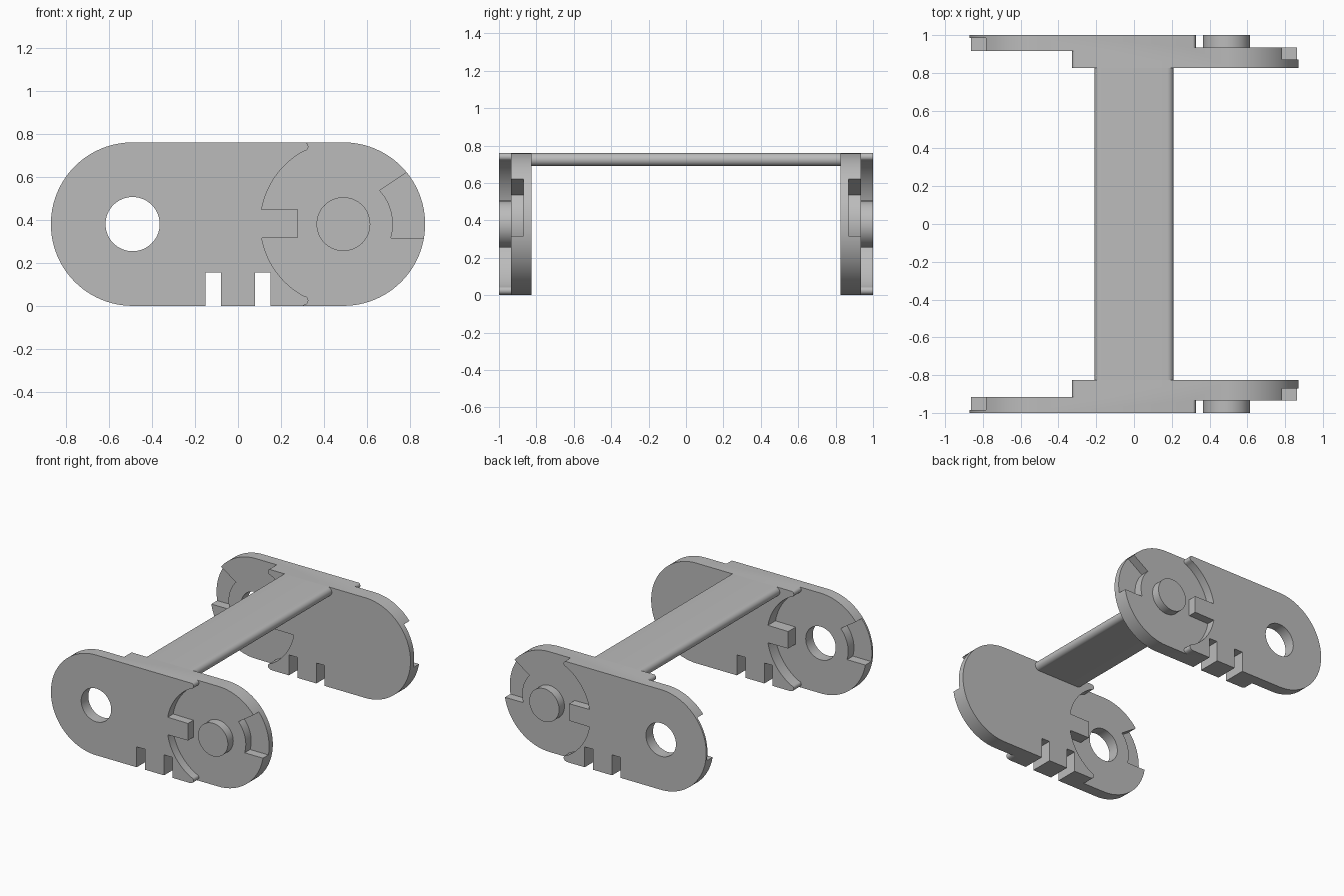
import bpy, bmesh
from math import sin, cos, radians

if "Cube" in bpy.data.objects:
    bpy.data.objects.remove(bpy.data.objects["Cube"], do_unlink=True)

grey = bpy.data.materials.new("plain_grey")
grey.use_nodes = True
colour = (0.5, 0.5, 0.5, 1)
grey.diffuse_color = colour
grey.node_tree.nodes["Principled BSDF"].inputs["Base Color"].default_value = colour

MID, RAD, PIVOT = 0.38, 0.38, 0.49   # mid height, end radius, pivot offset
OUT, IN = -1.0, -0.825               # outer and inner faces of the front plate
STEP_OUT, STEP_IN = -0.935, -0.915   # floors of the two end recesses


def arc(cx, cz, r, a0, a1, n):
    steps = [radians(a0 + (a1 - a0) * i / n) for i in range(n + 1)]
    return [(cx + r * cos(a), cz + r * sin(a)) for a in steps]


def flip(points):
    return [(-x, z) for x, z in points]


def prism(name, outline, y0, y1):
    """Extrude an x-z outline from y0 to y1."""
    bm = bmesh.new()
    face = bm.faces.new([bm.verts.new((x, y0, z)) for x, z in outline])
    moved = bmesh.ops.extrude_face_region(bm, geom=[face])["geom"]
    verts = [v for v in moved if isinstance(v, bmesh.types.BMVert)]
    bmesh.ops.translate(bm, verts=verts, vec=(0, y1 - y0, 0))
    bmesh.ops.recalc_face_normals(bm, faces=bm.faces)
    mesh = bpy.data.meshes.new(name)
    bm.to_mesh(mesh)
    bm.free()
    obj = bpy.data.objects.new(name, mesh)
    bpy.context.collection.objects.link(obj)
    mesh.materials.append(grey)
    return obj


def activate(obj):
    bpy.ops.object.select_all(action='DESELECT')
    obj.select_set(True)
    bpy.context.view_layer.objects.active = obj


def cut(obj, outline, y0, y1):
    cutter = prism("cutter", outline, y0, y1)
    cutter.hide_render = True
    mod = obj.modifiers.new("cut", 'BOOLEAN')
    mod.operation, mod.solver, mod.object = 'DIFFERENCE', 'EXACT', cutter
    activate(obj)
    bpy.ops.object.modifier_apply(modifier=mod.name)
    bpy.data.objects.remove(cutter, do_unlink=True)


def finish(obj, mirror=True):
    activate(obj)
    if mirror:
        mod = obj.modifiers.new("mirror", 'MIRROR')
        mod.use_axis = (False, True, False)
        bpy.ops.object.modifier_apply(modifier=mod.name)
    bpy.ops.object.shade_smooth_by_angle(angle=radians(30))


# Rounded side plate
stadium = arc(PIVOT, MID, RAD, -90, 90, 48) + arc(-PIVOT, MID, RAD, 90, 270, 48)
plate = prism("side_plates", stadium, OUT, IN)

# End recess: curved shoulder with rounded tips and a stop tab
upper = [(1.1, 0.9), (0.3, 0.9), (0.3, 0.765)]
upper += arc(0.305, 0.74, 0.022, 80, -50, 8)
upper += arc(PIVOT, MID, 0.386, 119, 169.7, 24)
upper += [(0.28, 0.447)]
recess = upper + [(x, 2 * MID - z + 0.005) for x, z in reversed(upper)]
cut(plate, recess, OUT - 0.1, STEP_OUT)
cut(plate, flip(recess), STEP_IN, IN + 0.1)

# Rim notches that receive the stop tabs
notch = arc(PIVOT, MID, 0.23, -16.4, 43, 16) + [(0.93, 0.717), (1.0, 0.315)]
cut(plate, notch, STEP_OUT - 0.03, -0.87)
cut(plate, flip(notch), -0.985, STEP_IN + 0.03)

# Pivot hole and the two bottom slots
cut(plate, arc(-PIVOT, MID, 0.126, 0, 354.375, 63), OUT - 0.1, IN + 0.1)
slot = [(0.08, -0.1), (0.15, -0.1), (0.15, 0.155), (0.08, 0.155)]
for outline in (slot, flip(slot)):
    cut(plate, outline, OUT - 0.1, IN + 0.1)
finish(plate)

# Pivot pins
finish(prism("pivot_pins", arc(PIVOT, MID, 0.125, 0, 354.375, 63), OUT, STEP_OUT + 0.01))

# Crossbar with rounded long edges
half = 0.035
bar = arc(0.175, 0.725, half, -90, 90, 16) + arc(-0.175, 0.725, half, 90, 270, 16)
finish(prism("crossbar", bar, IN, -IN), mirror=False)
